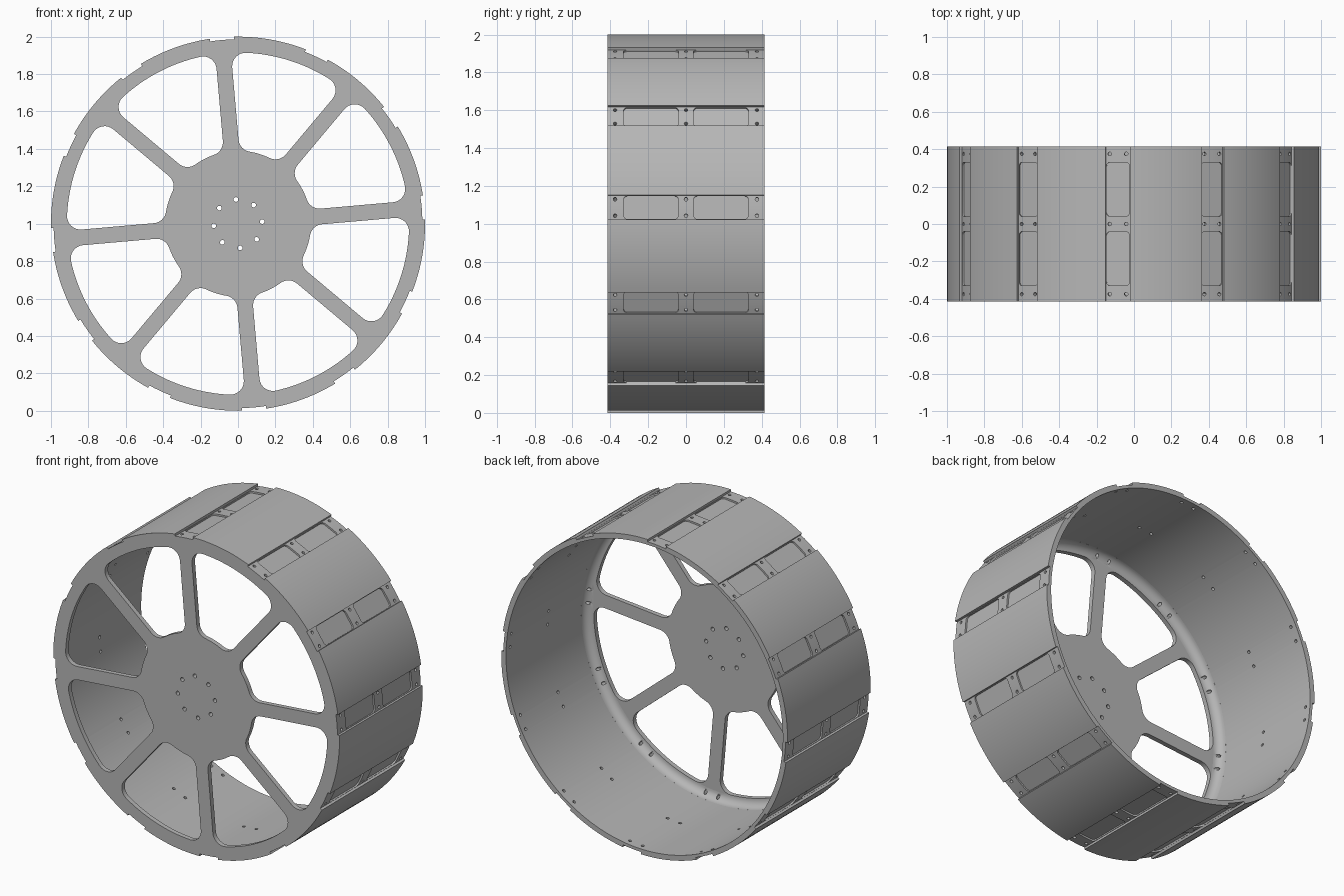
import bpy, bmesh
from math import sin, cos, asin, pi, radians
from mathutils import Matrix, Vector

cube = bpy.data.objects.get("Cube")
if cube:
    bpy.data.objects.remove(cube, do_unlink=True)

HALF = 0.415                  # half the wheel width
TURN = radians(5)             # shared twist of spokes, grooves and holes
OUTER, FLOOR, INNER = 1.0, 0.986, 0.967
PLATE = 0.03
CENTRE = Vector((0, 0, 1))

grey = bpy.data.materials.new("plain_grey")
grey.use_nodes = True
grey.diffuse_color = (0.47, 0.47, 0.47, 1)
bsdf = next(n for n in grey.node_tree.nodes if n.type == 'BSDF_PRINCIPLED')
bsdf.inputs["Base Color"].default_value = grey.diffuse_color


def arc(r, a0, a1, n, c=(0, 0)):
    return [(c[0] + r * cos(a0 + (a1 - a0) * i / n),
             c[1] + r * sin(a0 + (a1 - a0) * i / n)) for i in range(n + 1)]


def circle(r, n, c=(0, 0)):
    return arc(r, 0, 2 * pi, n, c)[:-1]


def add(name, mesh):
    obj = bpy.data.objects.new(name, mesh)
    bpy.context.collection.objects.link(obj)
    return obj


def bake(obj):
    """Replace an object by its evaluated mesh."""
    bpy.context.view_layer.update()
    mesh = bpy.data.meshes.new_from_object(
        obj.evaluated_get(bpy.context.evaluated_depsgraph_get()))
    name = obj.name
    bpy.data.objects.remove(obj, do_unlink=True)
    return add(name, mesh)


def extrude_outline(name, loops, depth, y):
    """Fill nested outlines drawn on the front plane and extrude them."""
    curve = bpy.data.curves.new(name, 'CURVE')
    curve.dimensions, curve.fill_mode = '2D', 'BOTH'
    curve.extrude = depth / 2
    for pts in loops:
        s = curve.splines.new('POLY')
        s.points.add(len(pts) - 1)
        for p, (px, py) in zip(s.points, pts):
            p.co = (px, py, 0, 1)
        s.use_cyclic_u = True
    obj = bake(add(name, curve))
    obj.data.transform(Matrix.Translation((0, y, 0)) @ Matrix.Rotation(pi / 2, 4, 'X'))
    bm = bmesh.new()
    bm.from_mesh(obj.data)
    bmesh.ops.remove_doubles(bm, verts=bm.verts, dist=1e-5)
    bmesh.ops.recalc_face_normals(bm, faces=bm.faces)
    bm.to_mesh(obj.data)
    bm.free()
    return obj


def window(mid, hub=0.39, rim=0.915, half=0.042, f=0.072):
    """Opening between two spokes, rounded at all four corners."""
    h = pi / 8
    a_in, a_out = (h - asin((half + f) / (r)) for r in (hub + f, rim - f))
    pts = arc(rim, mid - a_out, mid + a_out, 16)
    left, right = mid + h, mid - h
    c = lambda r, a: (r * cos(a), r * sin(a))
    pts += arc(f, mid + a_out, left + pi / 2, 8, c(rim - f, mid + a_out))[1:]
    pts += arc(f, left + pi / 2, mid + a_in + pi, 8, c(hub + f, mid + a_in))
    pts += arc(hub, mid + a_in, mid - a_in, 8)[1:]
    pts += arc(f, mid - a_in - pi, right - pi / 2, 8, c(hub + f, mid - a_in))[1:]
    pts += arc(f, right - pi / 2, mid - a_out, 8, c(rim - f, mid - a_out))[:-1]
    return pts


# Front plate: hub, eight spokes and a ring of bolt holes
loops = [circle(INNER, 192)]
for i in range(8):
    a = TURN + i * pi / 4
    loops.append(window(a + pi / 8))
    loops.append(circle(0.0125, 14, (0.13 * cos(a), 0.13 * sin(a))))
plate = extrude_outline("spoked_front_plate", loops, PLATE, -HALF + PLATE / 2)

# Rim: twelve raised treads separated by shallow grooves
outline = []
g = radians(3.7)
for i in range(12):
    a = TURN + i * pi / 6
    outline += arc(FLOOR, a - g, a + g, 4)
    outline += arc(OUTER, a + g, a + pi / 6 - g, 14)
rim = extrude_outline("rim", [outline, circle(INNER, 192)], 2 * HALF, 0)

# Rounded fillet where the plate meets the inside of the rim
F = 0.05
back = -HALF + PLATE
profile = arc(F, -pi / 2, 0, 8, (INNER - F, back + F))
profile += [(INNER + 0.004, back + F), (INNER + 0.004, back - 0.004), (INNER - F, back - 0.004)]
bm = bmesh.new()
vs = [bm.verts.new((r, y, 0)) for r, y in profile]
es = [bm.edges.new((v, vs[(i + 1) % len(vs)])) for i, v in enumerate(vs)]
bmesh.ops.spin(bm, geom=vs + es, cent=(0, 0, 0), axis=(0, 1, 0), angle=2 * pi,
               steps=144, use_merge=True)
bmesh.ops.remove_doubles(bm, verts=bm.verts, dist=1e-5)
bmesh.ops.recalc_face_normals(bm, faces=bm.faces)
mesh = bpy.data.meshes.new("inner_fillet")
bm.to_mesh(mesh)
bm.free()
fillet = add("inner_fillet", mesh)

# Cutters: two rounded pockets and six bolt holes in each groove
bm = bmesh.new()
for i in range(12):
    place = Matrix.Rotation(-(TURN + i * pi / 6), 4, 'Y')
    for side in (-1, 1):
        box = bmesh.ops.create_cube(bm, size=1, matrix=Matrix.Diagonal((0.08, 0.29, 0.122, 1)))
        edges = {e for v in box["verts"] for e in v.link_edges
                 if abs(e.verts[0].co.x - e.verts[1].co.x) > 0.01}
        faces = {f for v in box["verts"] for f in v.link_faces}
        done = bmesh.ops.bevel(bm, geom=list(edges), offset=0.02, segments=4,
                               profile=0.5, affect='EDGES')
        verts = {v for f in done["faces"] for v in f.verts}
        verts |= {v for v in box["verts"] if v.is_valid}
        bmesh.ops.transform(bm, verts=list(verts),
                            matrix=place @ Matrix.Translation((1.015, side * 0.185, 0)))
        for y in (-0.375, 0, 0.375):
            spot = Matrix.Translation((0.97, y, side * 0.044))
            bmesh.ops.create_cone(bm, cap_ends=True, segments=12, radius1=0.0095,
                                  radius2=0.0095, depth=0.16,
                                  matrix=place @ spot @ Matrix.Rotation(pi / 2, 4, 'Y'))
bmesh.ops.recalc_face_normals(bm, faces=bm.faces)
mesh = bpy.data.meshes.new("groove_cutter")
bm.to_mesh(mesh)
bm.free()
cutter = add("groove_cutter", mesh)
cutter.hide_render = True

parts = [plate]
for obj in (rim, fillet):
    mod = obj.modifiers.new("cut", 'BOOLEAN')
    mod.operation, mod.solver, mod.object = 'DIFFERENCE', 'EXACT', cutter
    parts.append(bake(obj))
bpy.data.objects.remove(cutter, do_unlink=True)

# Finish: lift to the ground plane, colour and smooth
for obj in parts:
    obj.data.transform(Matrix.Translation(CENTRE))
    obj.data.materials.clear()
    obj.data.materials.append(grey)
    bpy.ops.object.select_all(action='DESELECT')
    obj.select_set(True)
    bpy.context.view_layer.objects.active = obj
    bpy.ops.object.shade_smooth_by_angle(angle=radians(25))
